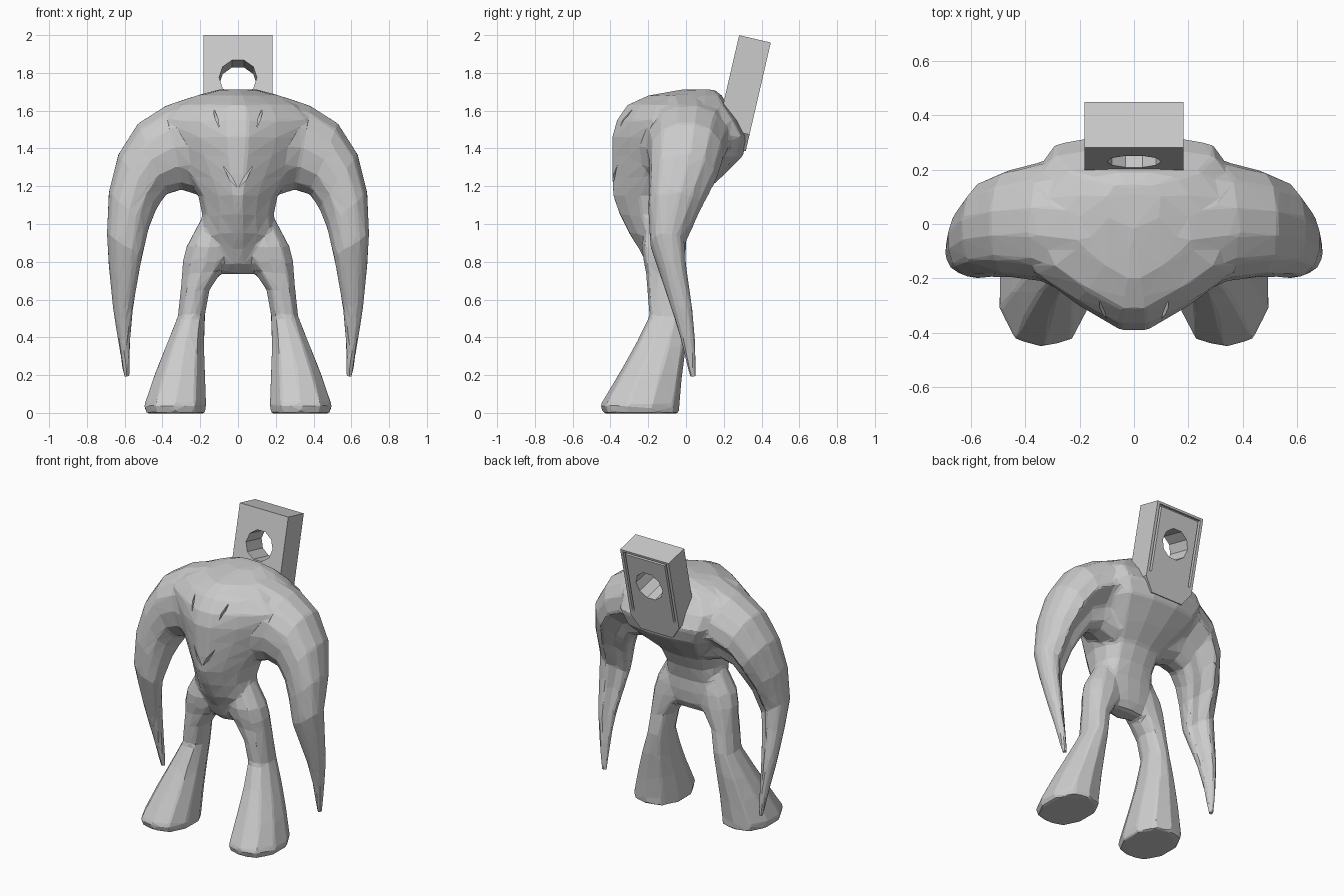
import bpy, bmesh, math
from mathutils import Matrix

if "Cube" in bpy.data.objects:
    bpy.data.objects.remove(bpy.data.objects["Cube"])


def loft(bm, rings):
    """Skin a list of equal-length point rings and cap both ends."""
    vs = [[bm.verts.new(p) for p in r] for r in rings]
    n = len(vs[0])
    for a, b in zip(vs, vs[1:]):
        for i in range(n):
            j = (i + 1) % n
            bm.faces.new((a[i], a[j], b[j], b[i]))
    bm.faces.new(vs[0][::-1])
    bm.faces.new(vs[-1])


def superellipse(n, p):
    out = []
    for i in range(n):
        a = 2 * math.pi * (i + 0.5) / n
        c, s = math.cos(a), math.sin(a)
        k = (abs(c) ** p + abs(s) ** p) ** (-1 / p)
        out.append((c * k, s * k))
    return out


def make_object(name, bm):
    bmesh.ops.recalc_face_normals(bm, faces=bm.faces)
    me = bpy.data.meshes.new(name)
    bm.to_mesh(me)
    bm.free()
    ob = bpy.data.objects.new(name, me)
    bpy.context.collection.objects.link(ob)
    return ob


def prism(bm, outline, y0, y1):
    """Extrude an x-z outline along y."""
    loft(bm, [[(x, y, z) for x, z in outline] for y in (y0, y1)])


def cut(ob, cutter):
    m = ob.modifiers.new("cut", 'BOOLEAN')
    m.operation, m.object, m.solver = 'DIFFERENCE', cutter, 'EXACT'
    cutter.hide_render = True
    cutter.hide_set(True)


body = bmesh.new()

# Torso: keeled front, boxy back; rows are z, half width, front y, back y
half = [(.12, -1), (.5, -.76), (.87, -.45), (1, 0), (.95, .5), (.7, .9), (.25, 1)]
section = half + [(-x, y) for x, y in reversed(half)]
torso = [(.735, .12, -.15, -.04), (.79, .17, -.21, -.01), (.87, .19, -.25, 0),
         (.95, .20, -.30, 0), (1.05, .19, -.35, .03), (1.15, .21, -.385, .08),
         (1.25, .28, -.39, .19), (1.36, .36, -.39, .30), (1.46, .41, -.39, .33),
         (1.55, .42, -.365, .28), (1.63, .34, -.31, .22), (1.68, .22, -.2, .19),
         (1.712, .1, -.02, .15)]
rings = []
for z, w, f, b in torso:
    c = (f + b) / 2 + .02
    rings.append([(x * w, c + (y * (c - f) if y < 0 else y * (b - c)), z)
                  for x, y in section])
loft(body, rings)

# Shoulders and arms: one crescent from tip to tip, hollowed behind the inner edge
# rows are inner x, z, outer x, z, front y, back y
arm = [(0, 1.25, 0, 1.70, -.30, .25), (.18, 1.14, .2, 1.69, -.28, .28),
       (.30, 1.18, .38, 1.63, -.21, .23), (.38, 1.155, .53, 1.535, -.195, .20),
       (.43, 1.08, .635, 1.37, -.195, .16), (.47, .98, .685, 1.17, -.20, .08),
       (.505, .83, .695, .95, -.19, -.005), (.53, .7, .685, .78, -.14, .005),
       (.555, .55, .665, .57, -.08, .035), (.57, .38, .635, .38, -.025, .05),
       (.575, .19, .605, .19, .02, .058)]
oval = [(u, v * .5 if v > 0 and u < 0 else v) for u, v in superellipse(14, 2.3)]
rings = []
for s, rows in ((-1, arm[:0:-1]), (1, arm)):
    for ix, iz, ox, oz, f, b in rows:
        rings.append([(s * ((ix + ox) / 2 + u * (ox - ix) / 2),
                       (f + b) / 2 + v * (b - f) / 2,
                       (iz + oz) / 2 + u * (oz - iz) / 2) for u, v in oval])
loft(body, rings)

# Legs with flared feet: rows are z, inner x, outer x, front y, back y
leg = [(1.02, .02, .2, -.21, -.03), (.88, .03, .275, -.235, -.005),
       (.8, .05, .295, -.225, 0), (.74, .09, .298, -.212, 0),
       (.65, .15, .305, -.205, 0), (.51, .175, .32, -.195, .012),
       (.35, .178, .385, -.275, 0), (.2, .172, .445, -.36, -.02),
       (.04, .165, .50, -.455, -.035), (-.003, .17, .49, -.44, -.035)]
sides = superellipse(10, 2.5)
for s in (-1, 1):
    loft(body, [[(s * ((a + b) / 2 + u * (b - a) / 2),
                  (f + k) / 2 + v * (k - f) / 2, z) for u, v in sides]
                for z, a, b, f, k in leg])
body = make_object("body", body)

# Fuse the parts, reduce to flat low-poly facets, then mirror one half
m = body.modifiers.new("fuse", 'REMESH')
m.mode, m.voxel_size = 'VOXEL', .012
m = body.modifiers.new("soften", 'SMOOTH')
m.factor, m.iterations = .5, 6
m = body.modifiers.new("facet", 'DECIMATE')
m.ratio = .025
m = body.modifiers.new("mirror", 'MIRROR')
m.use_bisect_axis[0] = True

# Face slits cut into the chest
slits = bmesh.new()
for s in (-1, 1):
    prism(slits, [(s * .13, 1.62), (s * .125, 1.57), (s * .1, 1.51), (s * .107, 1.56)],
          -.6, -.285)
    prism(slits, [(s * .08, 1.31), (s * .045, 1.235), (s * .002, 1.19), (s * .03, 1.245)],
          -.6, -.345)
cut(body, make_object("face_slit_cutter", slits))

# Hanging plate: tilted block with chamfered lower corners
place = Matrix.Translation((0, .365, 1.98)) @ Matrix.Rotation(math.radians(-13), 4, 'X')
plate = bmesh.new()
prism(plate, [(-.183, 0), (.183, 0), (.183, -.5), (.12, -.59), (-.12, -.59), (-.183, -.5)],
      -.086, .086)
plate = make_object("hanging_plate", plate)
plate.matrix_world = place

# Round hole and rear border grooves
hole = bmesh.new()
prism(hole, [(.1 * math.cos(i * math.pi / 5), -.23 + .1 * math.sin(i * math.pi / 5))
             for i in range(10)], -.3, .3)
hole = make_object("hole_cutter", hole)
hole.matrix_world = place
cut(plate, hole)
grooves = bmesh.new()
outline = [(-.163, -.46), (-.163, -.015), (.163, -.015), (.163, -.46),
           (.148, -.46), (.148, -.028), (-.148, -.028), (-.148, -.46)]
prism(grooves, outline, .066, .2)
grooves = make_object("groove_cutter", grooves)
grooves.matrix_world = place
cut(plate, grooves)
